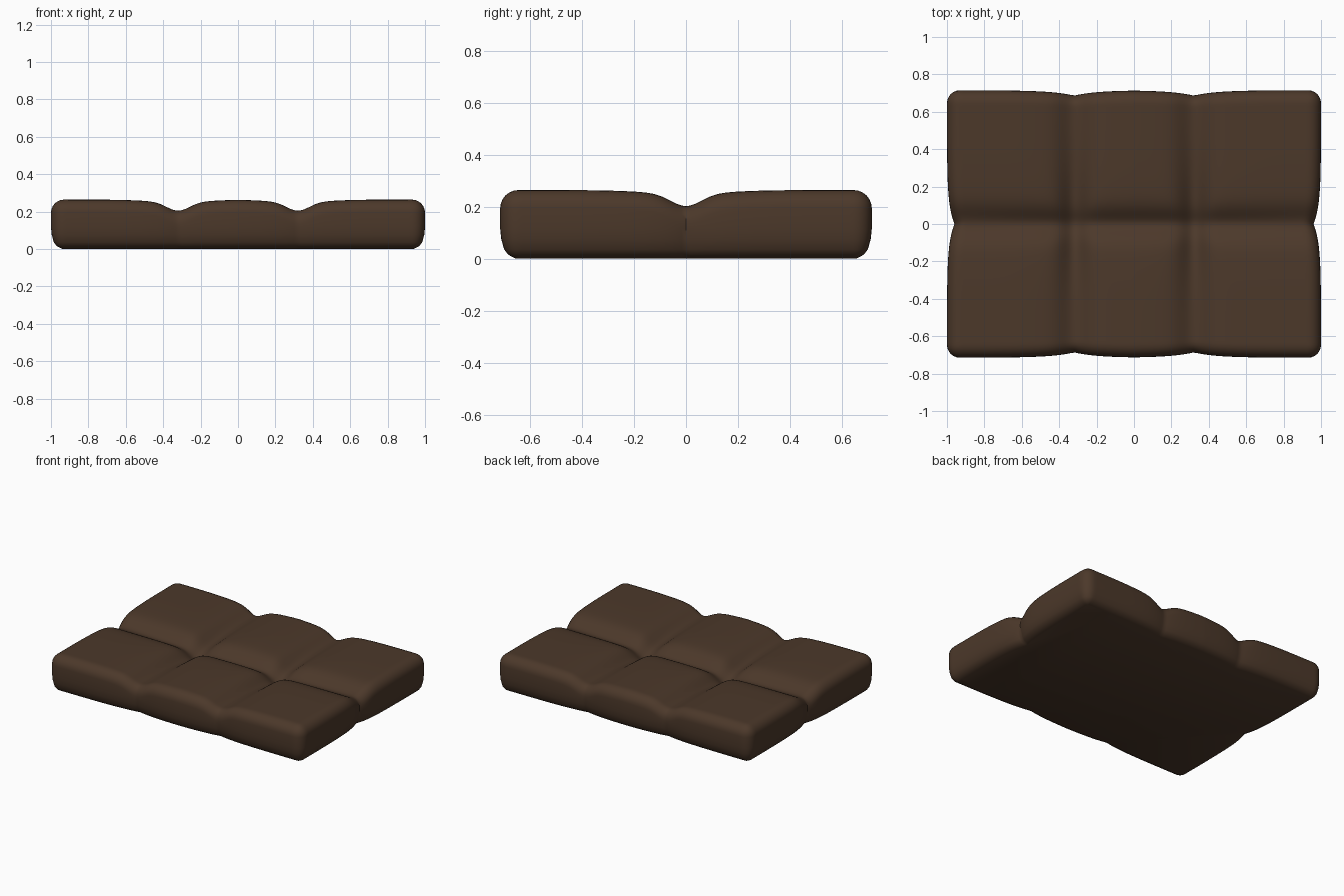
import bpy, bmesh, math

if "Cube" in bpy.data.objects:
    bpy.data.objects.remove(bpy.data.objects["Cube"])

HX, HY, R = 1.0, 0.715, 0.07      # half sizes, edge rounding
TOP, SIDE = 0.268, 0.07
SEAM_X = 0.32

mat = bpy.data.materials.new("dark brown")
mat.diffuse_color = (0.072, 0.040, 0.023, 1)
mat.use_nodes = True
mat.node_tree.nodes["Principled BSDF"].inputs["Base Color"].default_value = mat.diffuse_color

def groove(d):
    # drop of the top surface at distance d from a seam
    return 0.046 * math.exp(-(d / 0.085) ** 2) + 0.013 * math.exp(-(d / 0.22) ** 2)

def seam_dist(x):
    return min(abs(x - SEAM_X), abs(x + SEAM_X))

def top_height(x, y):
    # seams sink deeper where they cross in the middle
    dx, dy = seam_dist(x), abs(y)
    gx = groove(dx) + 0.03 * math.exp(-(dx / 0.06) ** 2) * math.exp(-(y / 0.3) ** 2)
    gy = groove(dy) + 0.015 * math.exp(-(dy / 0.05) ** 2) * max(0, 1 - x * x)
    return TOP - (gx ** 1.6 + gy ** 1.6) ** (1 / 1.6)

def samples(half, inner_n):
    # even spacing inside, tighter rounded margin outside
    core = half - R
    mid = [-core + 2 * core * i / inner_n for i in range(inner_n + 1)]
    edge = [core + R * math.sin(math.pi / 2 * k / 6) for k in range(1, 7)]
    return [-e for e in reversed(edge)] + mid + edge

def place(x, y, inset=0.0):
    # round the plan corners and pinch the outline at the seams
    cx = max(-HX + R, min(HX - R, x))
    cy = max(-HY + R, min(HY - R, y))
    qx, qy = x - cx, y - cy
    m, l = max(abs(qx), abs(qy)), math.hypot(qx, qy)
    if l > 0:
        k = m / l * max(0.0, 1 - inset / R)
        qx, qy = qx * k, qy * k
    px, py = cx + qx, cy + qy
    px *= 1 - 0.04 * math.exp(-abs(y) / 0.10) * abs(x) ** 4
    py *= 1 - 0.04 * math.exp(-seam_dist(x) / 0.12) * (abs(y) / HY) ** 4
    return px, py, m / R

# padded slab: top surface
xs, ys = samples(HX, 112), samples(HY, 80)
bm = bmesh.new()
grid = []
for x in xs:
    col = []
    for y in ys:
        px, py, t = place(x, y)
        drop = SIDE * (1 - math.sqrt(max(0, 1 - t * t)))
        col.append(bm.verts.new((px, py, top_height(px, py) - drop)))
    grid.append(col)
nx, ny = len(xs), len(ys)
for i in range(nx - 1):
    for j in range(ny - 1):
        bm.faces.new((grid[i][j], grid[i + 1][j], grid[i + 1][j + 1], grid[i][j + 1]))

# side walls: rings going down with a rounded lower edge
loop = ([(i, 0) for i in range(nx - 1)] + [(nx - 1, j) for j in range(ny - 1)]
        + [(i, ny - 1) for i in range(nx - 1, 0, -1)] + [(0, j) for j in range(ny - 1, 0, -1)])
prev = [grid[i][j] for i, j in loop]
for inset, z in ((0, 0.12), (0.004, 0.08), (0.015, 0.04), (0.03, 0.02), (0.06, 0.004)):
    ring = []
    for i, j in loop:
        px, py, _ = place(xs[i], ys[j], inset)
        ring.append(bm.verts.new((px, py, z)))
    for k in range(len(loop)):
        n = (k + 1) % len(loop)
        bm.faces.new((prev[k], ring[k], ring[n], prev[n]))
    prev = ring

# flat underside
base = bm.faces.new([bm.verts.new((v.co.x, v.co.y, 0.004)) for v in prev])
bmesh.ops.remove_doubles(bm, verts=bm.verts, dist=0.0001)
bmesh.ops.recalc_face_normals(bm, faces=bm.faces)
bm.normal_update()
me = bpy.data.meshes.new("padded_slab")
bm.to_mesh(me)
bm.free()
me.materials.append(mat)
slab = bpy.data.objects.new("padded_slab", me)
slab.location.z = -0.004
bpy.context.collection.objects.link(slab)
bpy.context.view_layer.objects.active = slab
slab.select_set(True)
bpy.ops.object.shade_smooth_by_angle(angle=math.radians(40))
